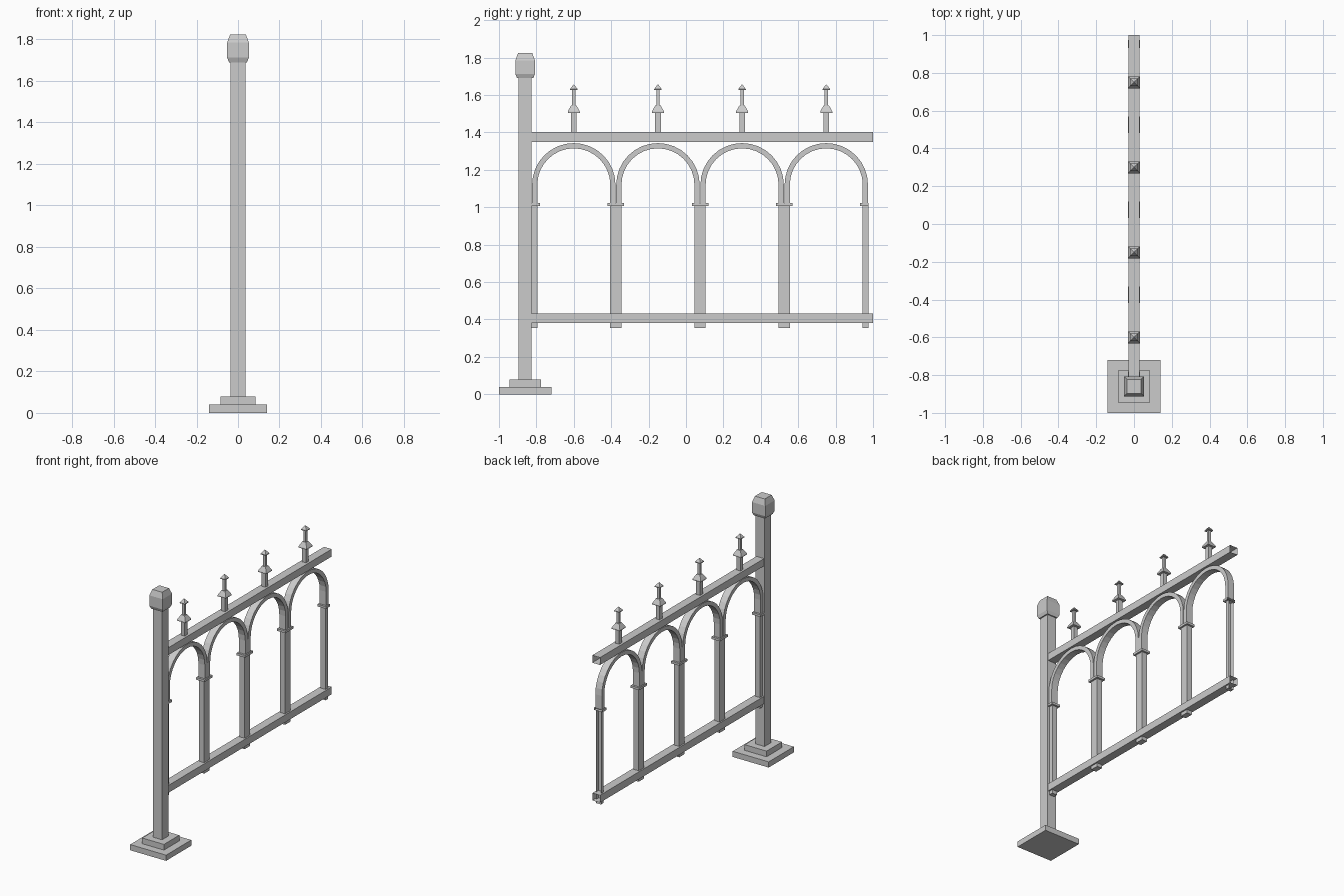
import bpy, bmesh, math

if "Cube" in bpy.data.objects:
    bpy.data.objects.remove(bpy.data.objects["Cube"])

iron = bpy.data.materials.new("grey_iron")
iron.diffuse_color = (0.6, 0.6, 0.6, 1)
iron.use_nodes = True
iron.node_tree.nodes["Principled BSDF"].inputs["Base Color"].default_value = iron.diffuse_color


def finish(name, bm):
    me = bpy.data.meshes.new(name)
    bm.to_mesh(me)
    bm.free()
    me.materials.append(iron)
    ob = bpy.data.objects.new(name, me)
    bpy.context.collection.objects.link(ob)
    return ob


def box(name, x, y0, y1, z0, z1, open_end=False):
    """Box symmetric in x; open_end leaves out the +y face."""
    bm = bmesh.new()
    bmesh.ops.create_cube(bm, size=1)
    for v in bm.verts:
        v.co = (v.co.x * 2 * x,
                y1 if v.co.y > 0 else y0,
                z1 if v.co.z > 0 else z0)
    if open_end:
        ends = [f for f in bm.faces if all(v.co.y > y1 - 1e-5 for v in f.verts)]
        bmesh.ops.delete(bm, geom=ends, context='FACES')
    return finish(name, bm)


def stack(name, y, profile):
    """Square lathe: profile is a list of (half width, z)."""
    bm = bmesh.new()
    rings = [[bm.verts.new((sx * w, y + sy * w, z))
              for sx, sy in ((-1, -1), (1, -1), (1, 1), (-1, 1))] for w, z in profile]
    for a, b in zip(rings, rings[1:]):
        for i in range(4):
            j = (i + 1) % 4
            bm.faces.new((a[i], a[j], b[j], b[i]))
    bm.faces.new(rings[0][::-1])
    bm.faces.new(rings[-1])
    return finish(name, bm)


def arch(name, yc, zc, z0, r_out, r_in, x, n=16):
    """Round arch with straight legs."""
    def path(r):
        pts = [(yc + r * math.cos(math.pi * i / n), zc + r * math.sin(math.pi * i / n))
               for i in range(n + 1)]
        return [(yc + r, z0)] + pts + [(yc - r, z0)]
    bm = bmesh.new()
    rows = []
    for (yo, zo), (yi, zi) in zip(path(r_out), path(r_in)):
        rows.append([bm.verts.new(c) for c in
                     ((x, yo, zo), (-x, yo, zo), (-x, yi, zi), (x, yi, zi))])
    for a, b in zip(rows, rows[1:]):
        for i in range(4):
            j = (i + 1) % 4
            bm.faces.new((a[i], b[i], b[j], a[j]))
    bm.faces.new(rows[0])
    bm.faces.new(rows[-1][::-1])
    bmesh.ops.recalc_face_normals(bm, faces=bm.faces)
    return finish(name, bm)


# Post with stepped foot and faceted cap
PY = -0.86
stack("post_foot", PY, [(0.14, 0), (0.14, 0.04), (0.085, 0.04), (0.085, 0.08), (0.036, 0.08)])
stack("post_shaft", PY, [(0.035, 0.08), (0.035, 1.69)])
stack("post_cap", PY, [(0.043, 1.69), (0.052, 1.712), (0.052, 1.785), (0.038, 1.825)])

# Hollow rails, open at the far end
box("bottom_rail", 0.03, -0.826, 1.0, 0.38, 0.432, True)
box("top_rail", 0.03, -0.826, 1.0, 1.35, 1.402, True)

# Columns with collars; the last one is a half column, cut open at the bay edge
END = 0.975
for k in range(5):
    y = -0.825 + 0.45 * k
    last = k == 4

    def span(w):
        return (y if k == 0 else y - w), (END if last else y + w)
    box(f"column_{k}", 0.02, *span(0.03), 0.355, 1.01, last)
    box(f"column_collar_{k}", 0.033, *span(0.044), 1.008, 1.024, last)

# Arches and finials, one per bay
for k in range(4):
    y = -0.6 + 0.45 * k
    arch(f"arch_{k}", y, 1.12, 1.02, 0.223, 0.195, 0.025)
    stack(f"finial_{k}", y, [(0.015, 1.40), (0.015, 1.505), (0.032, 1.505), (0.032, 1.513),
                             (0.014, 1.545), (0.009, 1.545), (0.009, 1.627),
                             (0.02, 1.627), (0.02, 1.632), (0.001, 1.657)])
